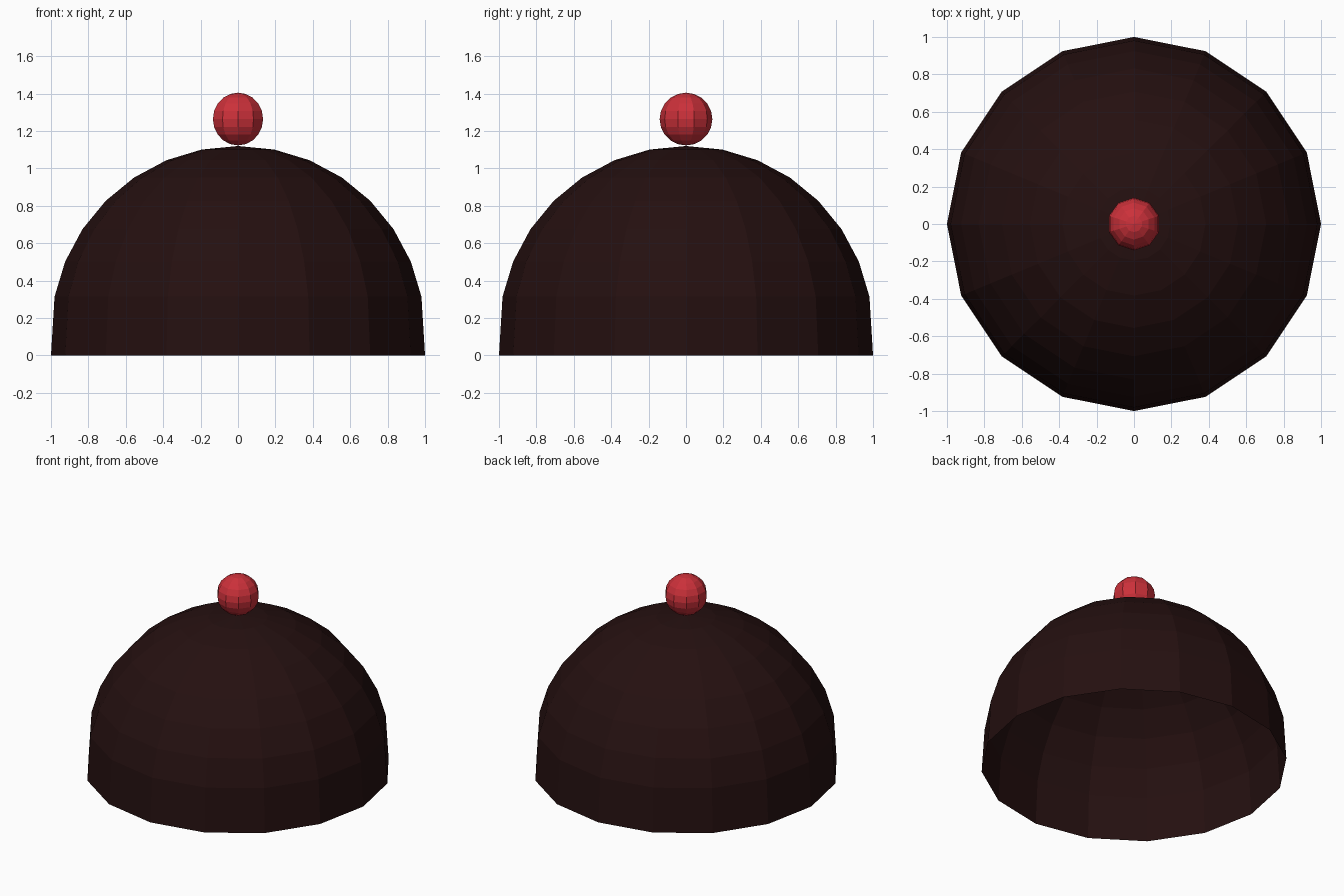
import bpy, bmesh, math

if "Cube" in bpy.data.objects:
    bpy.data.objects.remove(bpy.data.objects["Cube"])


def material(name, rgb):
    m = bpy.data.materials.new(name)
    m.diffuse_color = (*rgb, 1)
    m.use_nodes = True
    m.node_tree.nodes["Principled BSDF"].inputs["Base Color"].default_value = m.diffuse_color
    return m


def lathe(name, profile, sides, start, mat):
    """Flat-faced revolution of (radius, z) points about the z axis."""
    bm = bmesh.new()
    rings = []
    for r, z in profile:
        if r < 1e-5:
            rings.append([bm.verts.new((0, 0, z))] * sides)
        else:
            angles = [start + i * math.tau / sides for i in range(sides)]
            rings.append([bm.verts.new((r * math.cos(a), r * math.sin(a), z)) for a in angles])
    for lo, hi in zip(rings, rings[1:]):
        for i in range(sides):
            j = (i + 1) % sides
            bm.faces.new(dict.fromkeys((lo[i], lo[j], hi[j], hi[i])))
    me = bpy.data.meshes.new(name)
    bm.to_mesh(me)
    bm.free()
    me.materials.append(mat)
    ob = bpy.data.objects.new(name, me)
    bpy.context.collection.objects.link(ob)
    return ob


def arc(radius, centre_z, first, last, steps):
    angles = [math.radians(first + (last - first) * i / steps) for i in range(steps + 1)]
    return [(radius * math.cos(a), centre_z + radius * math.sin(a)) for a in angles]


# Open dome: hemisphere whose rim is drawn down to the ground
dome_profile = arc(1.0, 0.12, 0, 90, 8)
dome_profile[0] = (1.0, 0.0)
lathe("dome_cap", dome_profile, 16, 0, material("dark brown", (0.018, 0.005, 0.005)))

# Small ball resting on the crown
lathe("top_ball", arc(0.141, 1.264, -90, 90, 10), 10, math.pi / 2,
      material("red", (0.60, 0.03, 0.042)))
